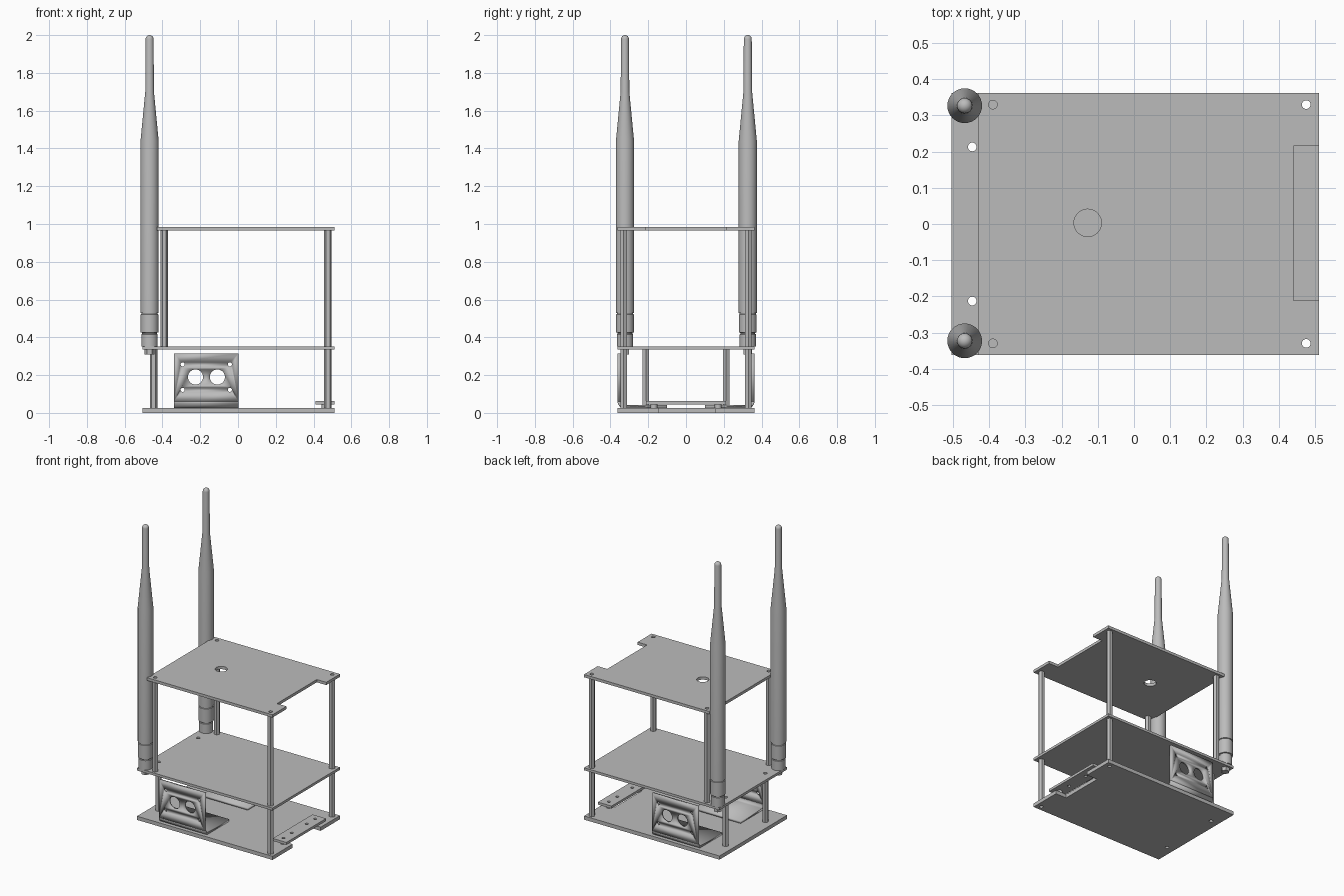
import bpy, bmesh
from math import pi, cos, sin, radians
from mathutils import Matrix, Vector

if "Cube" in bpy.data.objects:
    bpy.data.objects.remove(bpy.data.objects["Cube"], do_unlink=True)

grey = bpy.data.materials.new("plain_grey")
grey.use_nodes = True
grey.diffuse_color = (0.5, 0.5, 0.5, 1)
grey.node_tree.nodes["Principled BSDF"].inputs["Base Color"].default_value = (0.5, 0.5, 0.5, 1)


def finish(obj):
    """Select the object, give it the material and smooth only its round faces."""
    bpy.ops.object.select_all(action='DESELECT')
    obj.select_set(True)
    bpy.context.view_layer.objects.active = obj
    if obj.type == 'CURVE':
        bpy.ops.object.convert(target='MESH')
        obj = bpy.context.view_layer.objects.active
    obj.data.materials.clear()
    obj.data.materials.append(grey)
    bpy.ops.object.shade_smooth_by_angle(angle=radians(28))
    return obj


def ring(x, y, r, n=24):
    return [(x + r * cos(2 * pi * i / n), y + r * sin(2 * pi * i / n)) for i in range(n)]


def rect(x0, x1, y0, y1):
    return [(x0, y0), (x1, y0), (x1, y1), (x0, y1)]


def sheet(name, loops, low, high, frame=None):
    """Extrude an outline with holes between two heights, then place it by a frame."""
    curve = bpy.data.curves.new(name, 'CURVE')
    curve.dimensions = '2D'
    curve.fill_mode = 'BOTH'
    curve.extrude = (high - low) / 2
    for loop in loops:
        spline = curve.splines.new('POLY')
        spline.points.add(len(loop) - 1)
        for point, (x, y) in zip(spline.points, loop):
            point.co = (x, y, 0, 1)
        spline.use_cyclic_u = True
    obj = bpy.data.objects.new(name, curve)
    bpy.context.collection.objects.link(obj)
    obj = finish(obj)
    obj.data.transform(Matrix.Translation((0, 0, (low + high) / 2)))
    if frame:
        obj.data.transform(frame)
    return obj


def lathe(name, profile, x, y, steps=32):
    bm = bmesh.new()
    verts = [bm.verts.new((r, 0, z)) for r, z in profile]
    edges = [bm.edges.new(pair) for pair in zip(verts, verts[1:])]
    bmesh.ops.spin(bm, geom=verts + edges, cent=(0, 0, 0), axis=(0, 0, 1),
                   angle=2 * pi, steps=steps)
    bmesh.ops.remove_doubles(bm, verts=bm.verts, dist=0.0001)
    bmesh.ops.recalc_face_normals(bm, faces=bm.faces)
    bmesh.ops.translate(bm, verts=bm.verts, vec=(x, y, 0))
    mesh = bpy.data.meshes.new(name)
    bm.to_mesh(mesh)
    bm.free()
    obj = bpy.data.objects.new(name, mesh)
    bpy.context.collection.objects.link(obj)
    return finish(obj)


# Shared layout
LEFT, RIGHT, SIDE = -0.505, 0.512, 0.362
BASE, MID_LOW, MID, TOP_LOW, TOP = 0.025, 0.335, 0.352, 0.966, 0.985
BORE = 0.012
right_posts = [(0.476, s * 0.33) for s in (-1, 1)]
lower_posts = [(-0.447, s * 0.213) for s in (-1, 1)] + right_posts
upper_posts = [(-0.39, s * 0.33) for s in (-1, 1)] + right_posts


def bores(posts):
    return [ring(x, y, BORE) for x, y in posts]


def notched(x0, depth, y0, y1):
    return [(x0, -SIDE), (RIGHT, -SIDE), (RIGHT, y0), (depth, y0),
            (depth, y1), (RIGHT, y1), (RIGHT, SIDE), (x0, SIDE)]


# Three decks
sheet("bottom_deck", [notched(LEFT, 0.43, -0.145, 0.155)] + bores(lower_posts), 0, BASE)
sheet("middle_deck", [rect(LEFT, RIGHT, -SIDE, SIDE)] + bores(lower_posts), MID_LOW, MID)
sheet("top_deck", [notched(-0.43, 0.441, -0.212, 0.215), ring(-0.128, 0.003, 0.038, 40)]
      + bores(upper_posts), TOP_LOW, TOP)

# Hollow hexagonal standoffs
for name, posts, low, high in (("lower_standoff", lower_posts, BASE, MID_LOW),
                               ("upper_standoff", upper_posts, MID, TOP_LOW)):
    for x, y in posts:
        sheet(name, [ring(x, y, 0.02, 6), ring(x, y, BORE)], low, high)

# Sensor strip over the notch, on two spacers
strip_holes = [ring(0.46, y, 0.01) for y in (-0.17, -0.08, 0.08, 0.17)]
sheet("sensor_strip", [rect(0.41, RIGHT, -0.213, 0.213)] + strip_holes, 0.045, 0.062)
for side in (-1, 1):
    sheet("strip_spacer", [ring(0.46, side * 0.17, 0.018), ring(0.46, side * 0.17, 0.01)],
          BASE, 0.045)

# Bent side brackets with two large eyes and four screw holes
BEND, THICK = 0.035, 0.016
X0, X1 = -0.34, 0.003
for name, side in (("front", -1), ("back", 1)):
    holes = [ring(x, 0.19, 0.04, 36) for x in (-0.225, -0.109)]
    holes += [ring(x, z, 0.011) for x in (-0.293, -0.043) for z in (0.122, 0.257)]
    upright = Matrix(((1, 0, 0, 0), (0, 0, side, 0), (0, 1, 0, 0), (0, 0, 0, 1)))
    plate = sheet(name + "_bracket_face", [rect(X0, X1, BASE + BEND, 0.315)] + holes,
                  SIDE - THICK, SIDE, upright)
    # Profile of the bend and the foot, running along x
    arc = [pi / 2 * i / 8 for i in range(9)]
    cy, cz = SIDE - BEND, BASE + BEND
    profile = [(cy + BEND * cos(a), cz - BEND * sin(a)) for a in arc]
    profile += [(0.1, BASE), (0.1, BASE + THICK)]
    inner = BEND - THICK
    profile += [(cy + inner * cos(a), cz - inner * sin(a)) for a in reversed(arc)]
    along = Matrix(((0, 0, 1, 0), (side, 0, 0, 0), (0, 1, 0, 0), (0, 0, 0, 1)))
    foot = sheet(name + "_bracket_foot", [profile], X0, X1, along)
    # Keep the faces of mirrored parts pointing outward
    for part in (plate, foot):
        bm = bmesh.new()
        bm.from_mesh(part.data)
        bmesh.ops.remove_doubles(bm, verts=bm.verts, dist=0.00001)
        bmesh.ops.recalc_face_normals(bm, faces=bm.faces)
        bm.to_mesh(part.data)
        bm.free()

# Antennas with a grooved base, tapered sleeve and rounded tip
tip = [(0.021 * cos(a), 1.979 + 0.021 * sin(a)) for a in (pi / 12 * i for i in range(6))]
antenna = [(0, MID), (0.043, MID), (0.043, 0.416), (0.039, 0.418), (0.039, 0.424),
           (0.047, 0.426), (0.047, 0.521), (0.043, 0.523), (0.043, 0.528), (0.048, 0.53),
           (0.048, 1.44), (0.023, 1.7)] + tip + [(0, 2.0)]
for name, y in (("front", -0.323), ("back", 0.327)):
    lathe(name + "_antenna", antenna, -0.468, y)
    sheet(name + "_antenna_nut", [ring(-0.468, y, 0.026, 6)], 0.31, MID_LOW)
